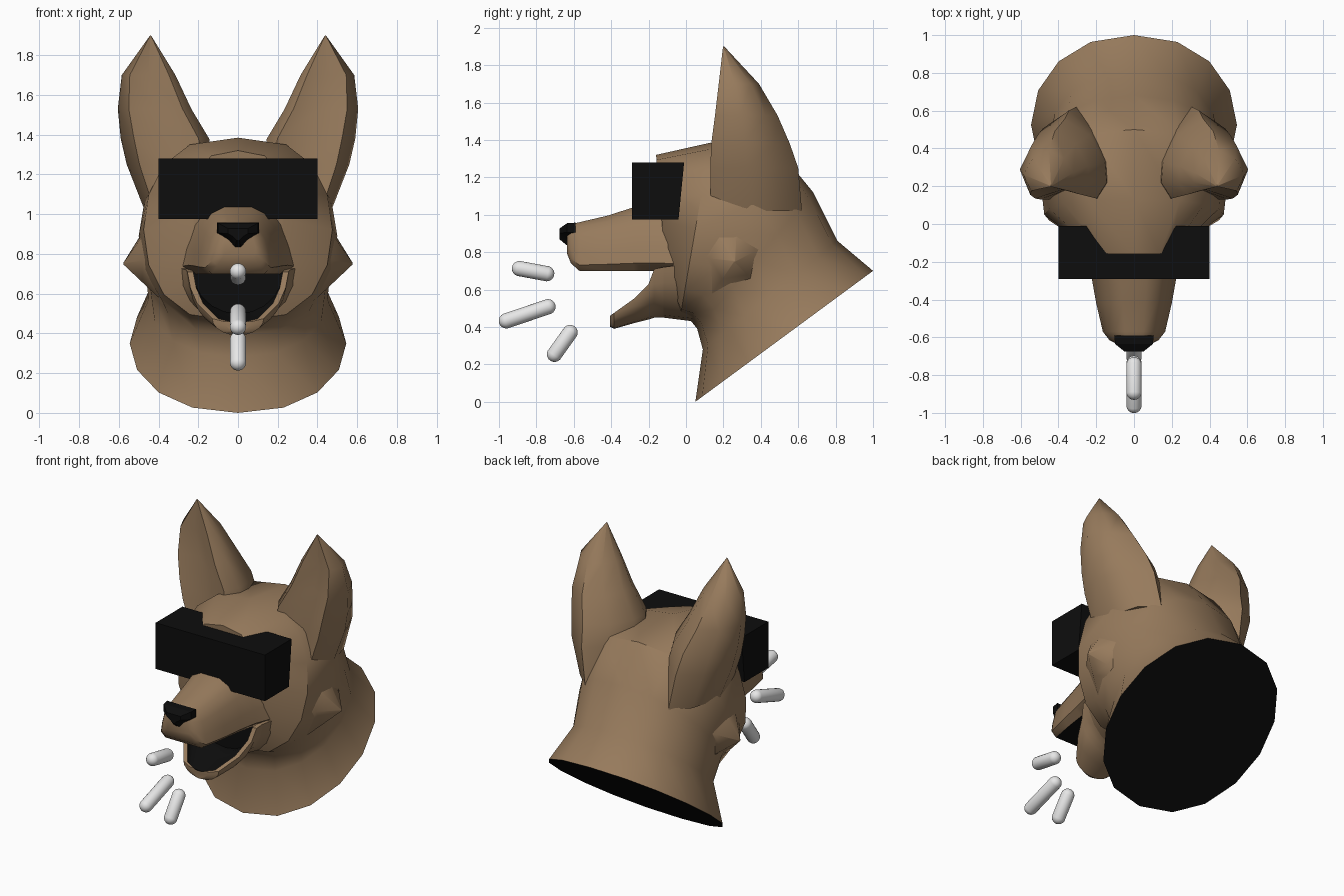
import bpy, bmesh, math
from mathutils import Vector

if "Cube" in bpy.data.objects:
    bpy.data.objects.remove(bpy.data.objects["Cube"])


def material(name, rgb):
    m = bpy.data.materials.new(name)
    m.diffuse_color = (*rgb, 1)
    m.use_nodes = True
    m.node_tree.nodes["Principled BSDF"].inputs["Base Color"].default_value = m.diffuse_color
    return m


BROWN = material("brown fur", (0.31, 0.197, 0.108))
BLACK = material("black", (0.004, 0.004, 0.004))
WHITE = material("light grey", (0.8, 0.8, 0.8))


def finish(name, bm, mats, angle=40, rule=None):
    bmesh.ops.remove_doubles(bm, verts=bm.verts, dist=0.0005)
    bmesh.ops.recalc_face_normals(bm, faces=bm.faces)
    bm.normal_update()
    if rule:
        for f in bm.faces:
            if rule(f):
                f.material_index = 1
    me = bpy.data.meshes.new(name)
    bm.to_mesh(me)
    bm.free()
    ob = bpy.data.objects.new(name, me)
    bpy.context.collection.objects.link(ob)
    for m in mats:
        me.materials.append(m)
    bpy.ops.object.select_all(action='DESELECT')
    ob.select_set(True)
    bpy.context.view_layer.objects.active = ob
    bpy.ops.object.shade_smooth_by_angle(angle=math.radians(angle))
    return ob


def loft(name, rings, mats, angle=40, rule=None, dark=()):
    """Skin closed rings of points and cap both ends."""
    bm = bmesh.new()
    vs = [[bm.verts.new(p) for p in r] for r in rings]
    n = len(vs[0])
    for a, b in zip(vs, vs[1:]):
        for i in range(n):
            j = (i + 1) % n
            f = bm.faces.new((a[i], a[j], b[j], b[i]))
            if i in dark:
                f.material_index = 1
    bm.faces.new(vs[0])
    bm.faces.new(vs[-1])
    return finish(name, bm, mats, angle, rule)


def tilted_ring(front, back, w, power, n=16):
    """Oval ring through a front and a back point of the side profile."""
    pts = []
    for k in range(n):
        t = 2 * math.pi * k / n
        c, s = math.cos(t), math.sin(t)
        x = w * math.copysign(abs(s) ** power, s) if abs(s) > 1e-6 else 0
        pts.append((x, (front[0] + back[0]) / 2 - c * (front[0] - back[0]) / -2 * -1,
                    (front[1] + back[1]) / 2 + c * (back[1] - front[1]) / 2))
    return pts


# head and neck, black where the neck is cut off
head = [((0.05, 0.0), (1.0, 0.70), 0.545, 0.9),
        ((0.09, 0.28), (0.81, 0.86), 0.45, 0.9),
        ((0.06, 0.39), (0.68, 1.12), 0.47, 0.85),
        ((0.02, 0.44), (0.50, 1.34), 0.50, 0.75),
        ((-0.03, 0.46), (0.13, 1.385), 0.475, 0.7),
        ((-0.10, 0.62), (-0.16, 1.32), 0.23, 0.55)]
cut = Vector((0, 0.7, -0.95)).normalized()
loft("head", [tilted_ring(*r) for r in head], [BROWN, BLACK],
     rule=lambda f: f.normal.dot(cut) > 0.99 and len(f.verts) > 4)

# snout with black palate
half = [(0.8, 0), (1, 0.12), (0.95, 0.35), (0.82, 0.68), (0.6, 0.9), (0.3, 1)]
shape = half + [(-x, z) for x, z in reversed(half)]
snout = [(0.15, 1.05, 0.68, 0.37), (0.0, 1.07, 0.69, 0.30), (-0.17, 1.06, 0.70, 0.25),
         (-0.28, 1.04, 0.70, 0.225), (-0.42, 0.995, 0.70, 0.20), (-0.57, 0.96, 0.70, 0.165),
         (-0.615, 0.95, 0.74, 0.13), (-0.635, 0.93, 0.79, 0.09)]
loft("snout", [[(x * w, y, zb + z * (zt - zb)) for x, z in shape] for y, zt, zb, w in snout],
     [BROWN, BLACK],
     rule=lambda f: f.normal.z < -0.95 and f.calc_center_median().y < -0.08)


# lower jaw, scooped out with a black inside
def arc(y, top, bot, w, n=10):
    return [(w * math.cos(math.pi * k / n), y, top - (top - bot) * math.sin(math.pi * k / n))
            for k in range(n + 1)]


def scoop(y, top, bot, w):
    return arc(y, top, bot, w) + arc(y, top, bot + 0.05, w - 0.03)[::-1]


jaw = [(-0.405, 0.46, 0.40, 0.07), (-0.385, 0.475, 0.39, 0.13), (-0.28, 0.55, 0.42, 0.205),
       (-0.20, 0.63, 0.44, 0.24), (-0.17, 0.71, 0.45, 0.255), (-0.12, 0.72, 0.45, 0.262)]
loft("lower_jaw", [scoop(*j) for j in jaw], [BROWN, BLACK], dark=range(11, 21))
loft("mouth_back", [arc(y, 0.72, 0.495, 0.235) for y in (-0.13, -0.122)], [BLACK])
throat = [(-0.12, 0.72, 0.45, 0.262), (0.04, 0.74, 0.43, 0.33), (0.16, 0.76, 0.38, 0.38)]
loft("throat", [arc(*t) for t in throat], [BROWN])

# nose
nose = [(-0.1, 0.055), (0.1, 0.055), (0.1, 0.005), (0.045, -0.03), (0.015, -0.065),
        (-0.015, -0.065), (-0.045, -0.03), (-0.1, 0.005)]
loft("nose", [[(x * s, y, 0.90 + z * s) for x, z in nose]
              for y, s in ((-0.59, 1.05), (-0.635, 1), (-0.675, 0.5))], [BLACK], 30)

# pointed ears and cheek tufts, left and right
section = [(0, 0.2), (0.12, 0), (0.5, 0.12), (0.85, 0.0), (1, 0.4),
           (0.82, 0.8), (0.5, 1), (0.2, 0.8), (0.02, 0.45)]
ear = [(1.02, 0.14, 0.47, 0.13, 0.62), (1.25, 0.13, 0.56, 0.13, 0.60),
       (1.38, 0.145, 0.59, 0.135, 0.555), (1.53, 0.235, 0.605, 0.155, 0.49),
       (1.70, 0.315, 0.585, 0.175, 0.39), (1.90, 0.438, 0.442, 0.198, 0.204)]
tuft = [(0.02, 0.78), (0.10, 1.0), (0.28, 1.04), (0.46, 0.85), (0.38, 0.62), (0.14, 0.58)]
for side, s in (("left", 1), ("right", -1)):
    loft(side + "_ear", [[(s * (x0 + u * (x1 - x0)), y0 + v * (y1 - y0), z)
                          for u, v in section] for z, x0, x1, y0, y1 in ear], [BROWN], 50)
    loft(side + "_cheek", [[(s * (0.40 + (0.58 - 0.40) * k), y + (0.26 - y) * k,
                             z + (0.75 - z) * k) for y, z in tuft] for k in (0, 0.45, 0.98)],
         [BROWN], 50)

# block sunglasses
loft("sunglasses", [[(-0.4, -0.29, z), (0.4, -0.29, z), (0.4, b, z), (-0.4, b, z)]
                    for z, b in ((0.975, -0.04), (1.28, -0.01))], [BLACK], 20)

# three bark strokes
strokes = [((-0.89, 0.712), (-0.745, 0.685)), ((-0.96, 0.433), (-0.738, 0.508)),
           ((-0.703, 0.254), (-0.62, 0.37))]
for i, (a, b) in enumerate(strokes):
    a, b = Vector((0, *a)), Vector((0, *b))
    bm = bmesh.new()
    bmesh.ops.create_uvsphere(bm, u_segments=20, v_segments=11, radius=0.041)
    turn = (b - a).to_track_quat('Z', 'Y')
    for v in bm.verts:
        v.co = (b if v.co.z > 0 else a) + turn @ v.co
    finish("bark_stroke_%d" % (i + 1), bm, [WHITE], 60)
